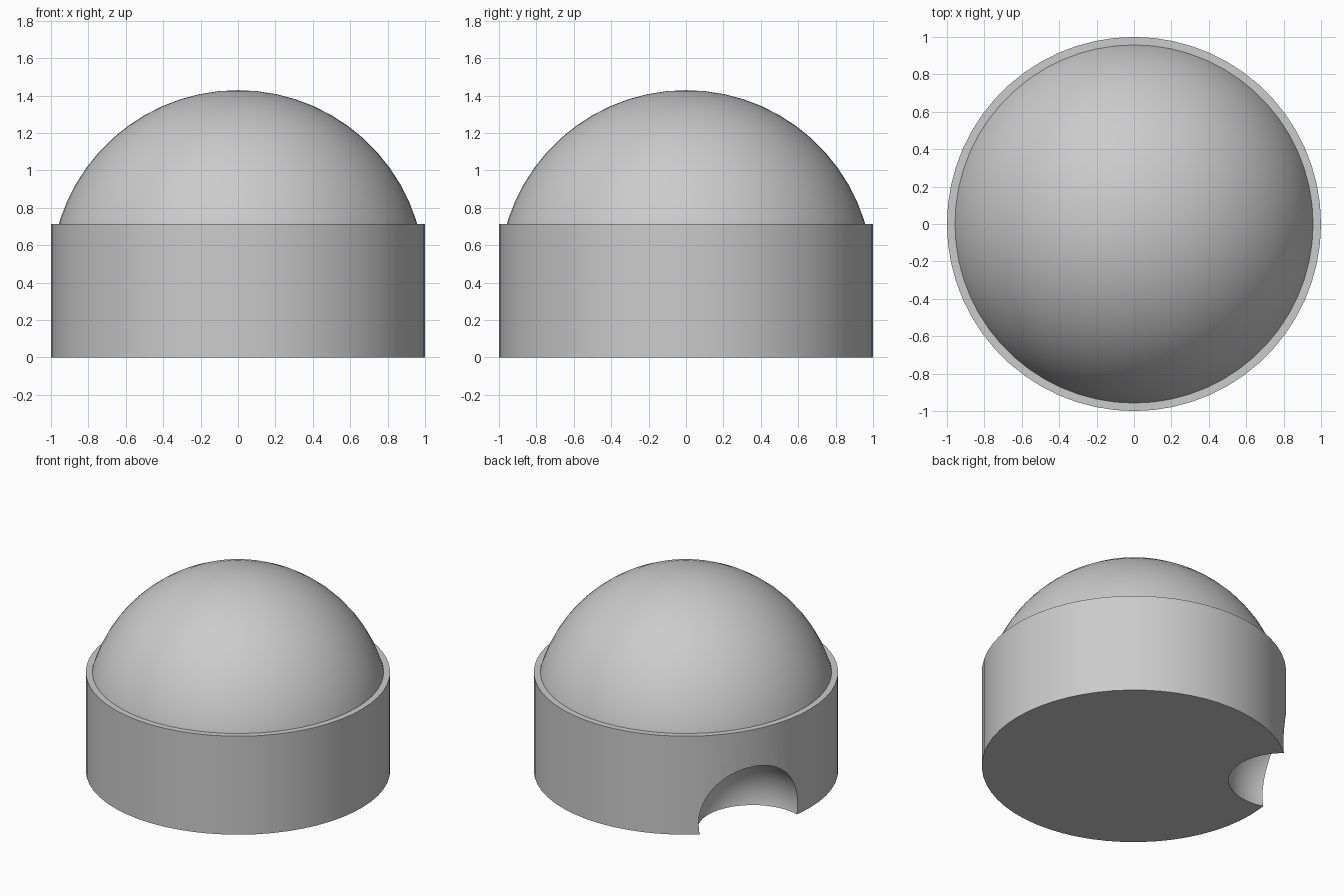
import bpy
import bmesh
import math

RADIUS = 1.0
BASE_TOP = 0.714
DOME_CENTRE = 0.429
SEGMENTS = 60

default = bpy.data.objects.get("Cube")
if default:
    bpy.data.objects.remove(default, do_unlink=True)

# Single grey material
GREY = (0.6, 0.6, 0.6, 1.0)
grey = bpy.data.materials.new("plain grey")
grey.use_nodes = True
grey.diffuse_color = GREY
grey.node_tree.nodes["Principled BSDF"].inputs["Base Color"].default_value = GREY


def add_object(name, bm):
    bmesh.ops.recalc_face_normals(bm, faces=bm.faces)
    mesh = bpy.data.meshes.new(name)
    bm.to_mesh(mesh)
    bm.free()
    mesh.materials.append(grey)
    obj = bpy.data.objects.new(name, mesh)
    bpy.context.collection.objects.link(obj)
    return obj


def select_only(obj):
    bpy.ops.object.select_all(action="DESELECT")
    obj.select_set(True)
    bpy.context.view_layer.objects.active = obj


def smooth(obj):
    select_only(obj)
    bpy.ops.object.shade_smooth_by_angle(angle=math.radians(30))


# Round base
bm = bmesh.new()
bmesh.ops.create_cone(bm, cap_ends=True, segments=SEGMENTS,
                      radius1=RADIUS, radius2=RADIUS, depth=BASE_TOP)
bmesh.ops.translate(bm, verts=bm.verts, vec=(0, 0, BASE_TOP / 2))
base = add_object("base", bm)

# Ball that scoops the notch out of the back edge of the base
bm = bmesh.new()
bmesh.ops.create_uvsphere(bm, u_segments=40, v_segments=20, radius=0.37)
notch_angle = math.radians(151)
bmesh.ops.translate(bm, verts=bm.verts,
                    vec=(math.cos(notch_angle), math.sin(notch_angle), 0.077))
cutter = add_object("notch_cutter", bm)
cutter.hide_render = True

cut = base.modifiers.new("notch", "BOOLEAN")
cut.operation = "DIFFERENCE"
cut.solver = "EXACT"
cut.object = cutter
select_only(base)
bpy.ops.object.modifier_apply(modifier=cut.name)
bpy.data.objects.remove(cutter, do_unlink=True)
smooth(base)

# Dome: ball trimmed at the top of the base
bm = bmesh.new()
bmesh.ops.create_uvsphere(bm, u_segments=SEGMENTS, v_segments=SEGMENTS // 2, radius=RADIUS)
bmesh.ops.translate(bm, verts=bm.verts, vec=(0, 0, DOME_CENTRE))
bmesh.ops.bisect_plane(bm, geom=bm.verts[:] + bm.edges[:] + bm.faces[:],
                       plane_co=(0, 0, BASE_TOP), plane_no=(0, 0, 1), clear_inner=True)
dome = add_object("dome", bm)
smooth(dome)
